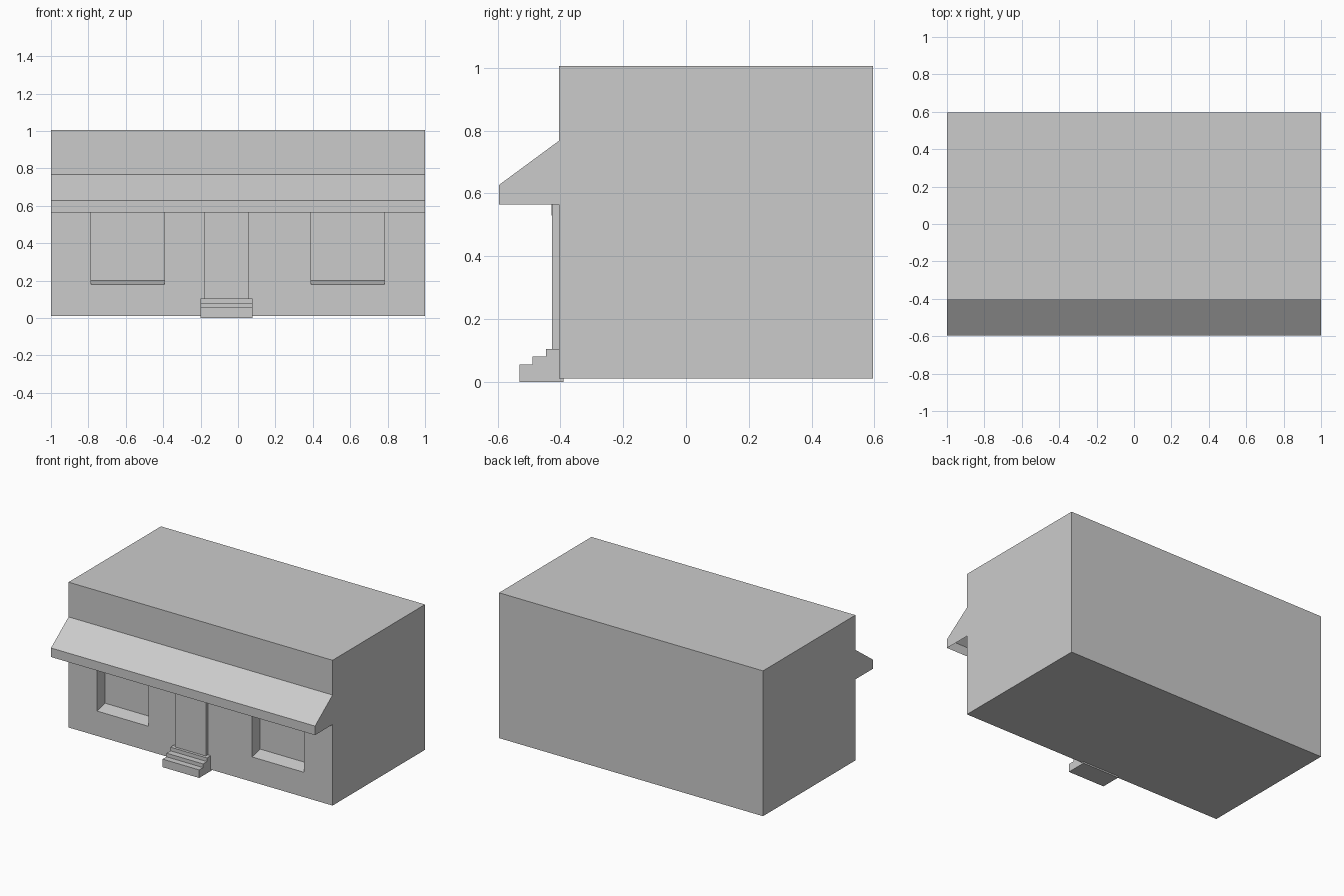
import bpy, bmesh

if "Cube" in bpy.data.objects:
    bpy.data.objects.remove(bpy.data.objects["Cube"])

FRONT, BACK = -0.405, 0.595      # wall planes
TOP = 0.63                       # head height of door and windows


def prism(name, profile, x0, x1, open_sides=()):
    """Extrude a (y, z) profile from x0 to x1; open_sides lists edges left without a face."""
    bm = bmesh.new()
    a = [bm.verts.new((x0, y, z)) for y, z in profile]
    b = [bm.verts.new((x1, y, z)) for y, z in profile]
    n = len(profile)
    bm.faces.new(a)
    bm.faces.new(b)
    sides = [bm.faces.new((a[i], a[(i + 1) % n], b[(i + 1) % n], b[i])) for i in range(n)]
    bmesh.ops.recalc_face_normals(bm, faces=bm.faces)
    if open_sides:
        bmesh.ops.delete(bm, geom=[sides[i] for i in open_sides], context='FACES')
    mesh = bpy.data.meshes.new(name)
    bm.to_mesh(mesh)
    bm.free()
    ob = bpy.data.objects.new(name, mesh)
    bpy.context.collection.objects.link(ob)
    return ob


def box(name, x0, x1, y0, y1, z0, z1):
    return prism(name, [(y0, z0), (y1, z0), (y1, z1), (y0, z1)], x0, x1)


glass = bpy.data.materials.new("pale_glass")
glass.diffuse_color = (0.8, 0.8, 0.8, 1)
glass.use_nodes = True
glass.node_tree.nodes["Principled BSDF"].inputs["Base Color"].default_value = glass.diffuse_color

# Main block
building = box("building", -1, 1, FRONT, BACK, 0.01, 1.005)

# Recessed windows with sloping sills
depth = 0.09
for side, x0, x1 in (("left", -0.785, -0.393), ("right", 0.39, 0.782)):
    inner = FRONT + depth
    slope = 0.02 / depth
    cutter = prism(side + "_window_cutter",
                   [(FRONT - 0.05, 0.18 - 0.05 * slope), (inner, 0.20),
                    (inner, TOP), (FRONT - 0.05, TOP)], x0, x1)
    cutter.hide_render = True
    cutter.hide_viewport = True
    cut = building.modifiers.new(side + "_window", 'BOOLEAN')
    cut.operation = 'DIFFERENCE'
    cut.solver = 'EXACT'
    cut.object = cutter
    pane = box(side + "_window_pane", x0, x1, inner - 0.002, inner + 0.01, 0.20, TOP)
    pane.data.materials.append(glass)

# Hollow awning, open underneath and against the wall
prism("awning", [(-0.595, 0.565), (-0.595, 0.627), (FRONT, 0.767), (FRONT, 0.565)],
      -1, 1, open_sides=(2, 3))

# Door with a small pane near its top
box("door", -0.18, 0.055, -0.427, FRONT + 0.005, 0.10, TOP)
door_pane = box("door_pane", -0.14, 0.013, -0.428, -0.42, 0.53, TOP - 0.03)
door_pane.data.materials.append(glass)

# Entrance steps
prism("steps", [(-0.53, 0), (-0.53, 0.055), (-0.488, 0.055), (-0.488, 0.08),
                (-0.446, 0.08), (-0.446, 0.105), (-0.39, 0.105), (-0.39, 0)],
      -0.20, 0.077)
